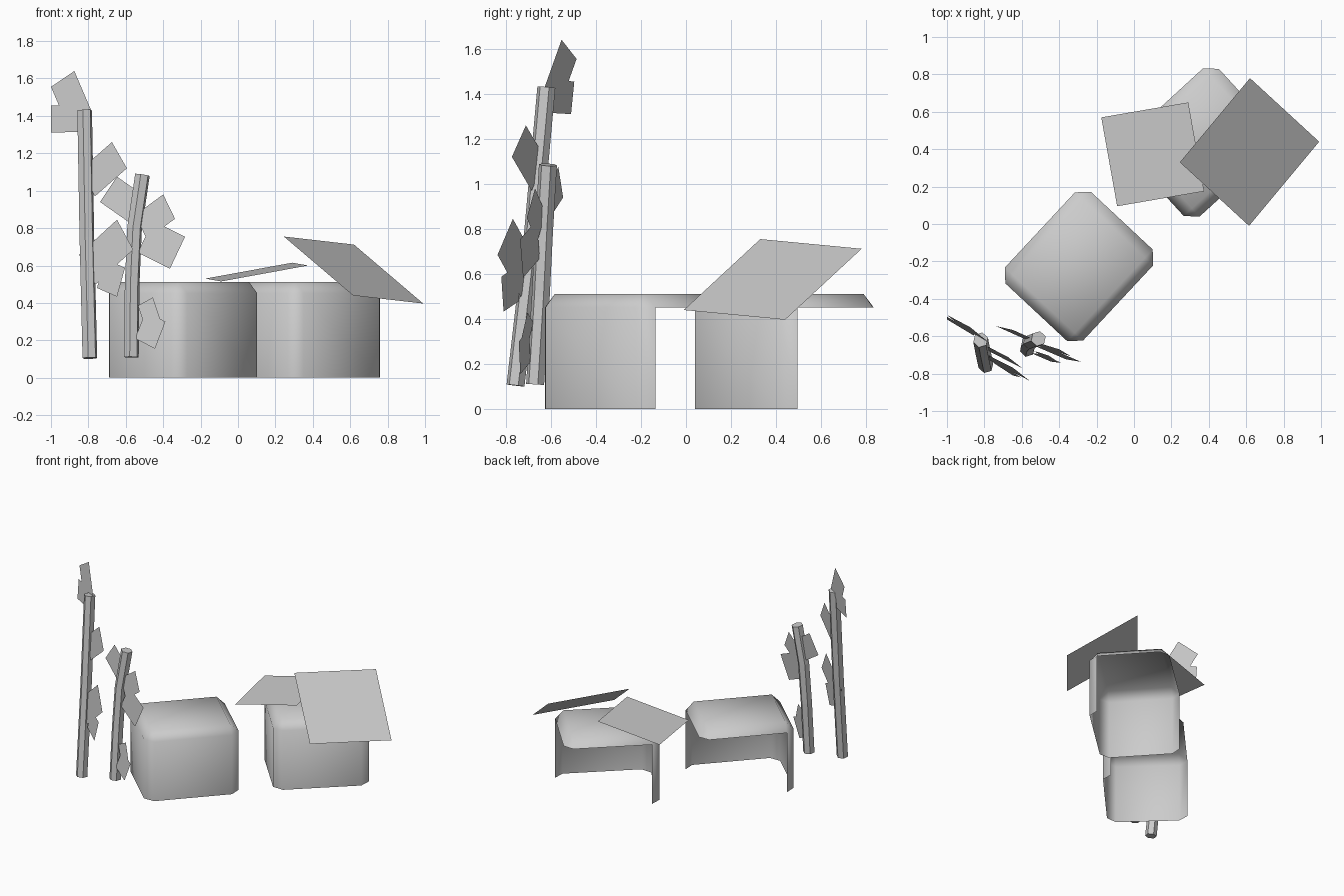
import bpy, bmesh, math
from mathutils import Vector, Matrix

if "Cube" in bpy.data.objects:
    bpy.data.objects.remove(bpy.data.objects["Cube"])


def finish(bm, name, smooth=False):
    me = bpy.data.meshes.new(name)
    bm.to_mesh(me)
    bm.free()
    ob = bpy.data.objects.new(name, me)
    bpy.context.collection.objects.link(ob)
    for p in me.polygons:
        p.use_smooth = smooth
    return ob


def open_box(name, x, y, deg, a=0.286, b=0.335, h=0.512, c=0.06):
    """Bevelled shell: two full walls, two sides and the bottom left open."""
    bm = bmesh.new()
    bmesh.ops.create_cube(bm, size=1)
    bmesh.ops.transform(bm, verts=bm.verts, matrix=Matrix.Translation((0, 0, h / 2))
                        @ Matrix.Diagonal((2 * a, 2 * b, h, 1)))
    edges = [e for e in bm.edges if max(v.co.z for v in e.verts) > h / 2]
    bmesh.ops.bevel(bm, geom=edges, offset=c, segments=1, affect='EDGES', profile=0.5)
    bm.normal_update()
    gone = [f for f in bm.faces if f.normal.z < -0.5
            or (abs(f.normal.z) < 0.1 and f.normal.y - f.normal.x > 0.5)]
    bmesh.ops.delete(bm, geom=gone, context='FACES')
    ob = finish(bm, name, True)
    ob.location = (x, y, 0)
    ob.rotation_euler.z = math.radians(deg)


def card_faces(bm, corners):
    """Parallelogram from three corners in order."""
    p, q, r = (Vector(v) for v in corners)
    bm.faces.new([bm.verts.new(v) for v in (p, q, r, p + r - q)])


def stalk(name, path, r=0.041, n=6):
    bm = bmesh.new()
    pts = [Vector(p) for p in path]
    rings = []
    for i, p in enumerate(pts):
        t = pts[min(i + 1, len(pts) - 1)] - pts[max(i - 1, 0)]
        m = Vector((0, 0, 1)).rotation_difference(t.normalized())
        rings.append([bm.verts.new(p + m @ Vector((r * math.cos(2 * math.pi * k / n + 0.3),
                                                   r * math.sin(2 * math.pi * k / n + 0.3), 0)))
                      for k in range(n)])
    for lo, hi in zip(rings, rings[1:]):
        for k in range(n):
            j = (k + 1) % n
            bm.faces.new((lo[k], lo[j], hi[j], hi[k]))
    bm.faces.new(rings[0][::-1])
    bm.faces.new(rings[-1])
    finish(bm, name)


def leaves(name, quads, ref, slope):
    """Leaf cards, drawn in front view (x, z) and laid on one leaning plane."""
    bm = bmesh.new()
    for quad in quads:
        card_faces(bm, [(x, ref[1] + slope * (x - ref[0]) + 0.1 * (z - ref[2]), z)
                        for x, z in quad])
    finish(bm, name)


# Box shells
open_box("front_box", -0.294, -0.227, -43)
open_box("back_box", 0.36, 0.436, -47.5)

# Loose tilted sheets
for name, c in (("large_sheet", [(0.245, 0.33, 0.755), (0.615, -0.01, 0.44), (0.99, 0.44, 0.397)]),
                ("small_sheet", [(-0.175, 0.57, 0.53), (-0.09, 0.095, 0.515), (0.375, 0.175, 0.60)])):
    bm = bmesh.new()
    card_faces(bm, c)
    finish(bm, name)

# Stalks
stalk("tall_stalk", [(-0.792, -0.757, 0.105), (-0.808, -0.682, 0.75), (-0.82, -0.62, 1.43)])
stalk("short_stalk", [(-0.57, -0.67, 0.11), (-0.566, -0.645, 0.5),
                      (-0.553, -0.63, 0.8), (-0.511, -0.613, 1.085)])

# Leaf cards
leaves("tall_leaves", [
    [(-1.0, 1.555), (-0.875, 1.64), (-0.785, 1.43)],
    [(-1.0, 1.455), (-0.855, 1.46), (-0.855, 1.315)],
    [(-0.674, 1.26), (-0.594, 1.12), (-0.765, 0.97)],
    [(-0.85, 0.658), (-0.647, 0.845), (-0.56, 0.685)],
    [(-0.604, 0.588), (-0.647, 0.433), (-0.754, 0.48)],
], (-0.674, -0.711, 1.26), -0.6)
leaves("short_leaves", [
    [(-0.647, 1.075), (-0.738, 0.94), (-0.588, 0.835)],
    [(-0.40, 0.98), (-0.337, 0.85), (-0.487, 0.74)],
    [(-0.455, 0.84), (-0.283, 0.754), (-0.364, 0.583)],
    [(-0.535, 0.385), (-0.455, 0.43), (-0.405, 0.28)],
    [(-0.388, 0.30), (-0.444, 0.155), (-0.55, 0.21)],
], (-0.40, -0.67, 0.98), -0.38)
